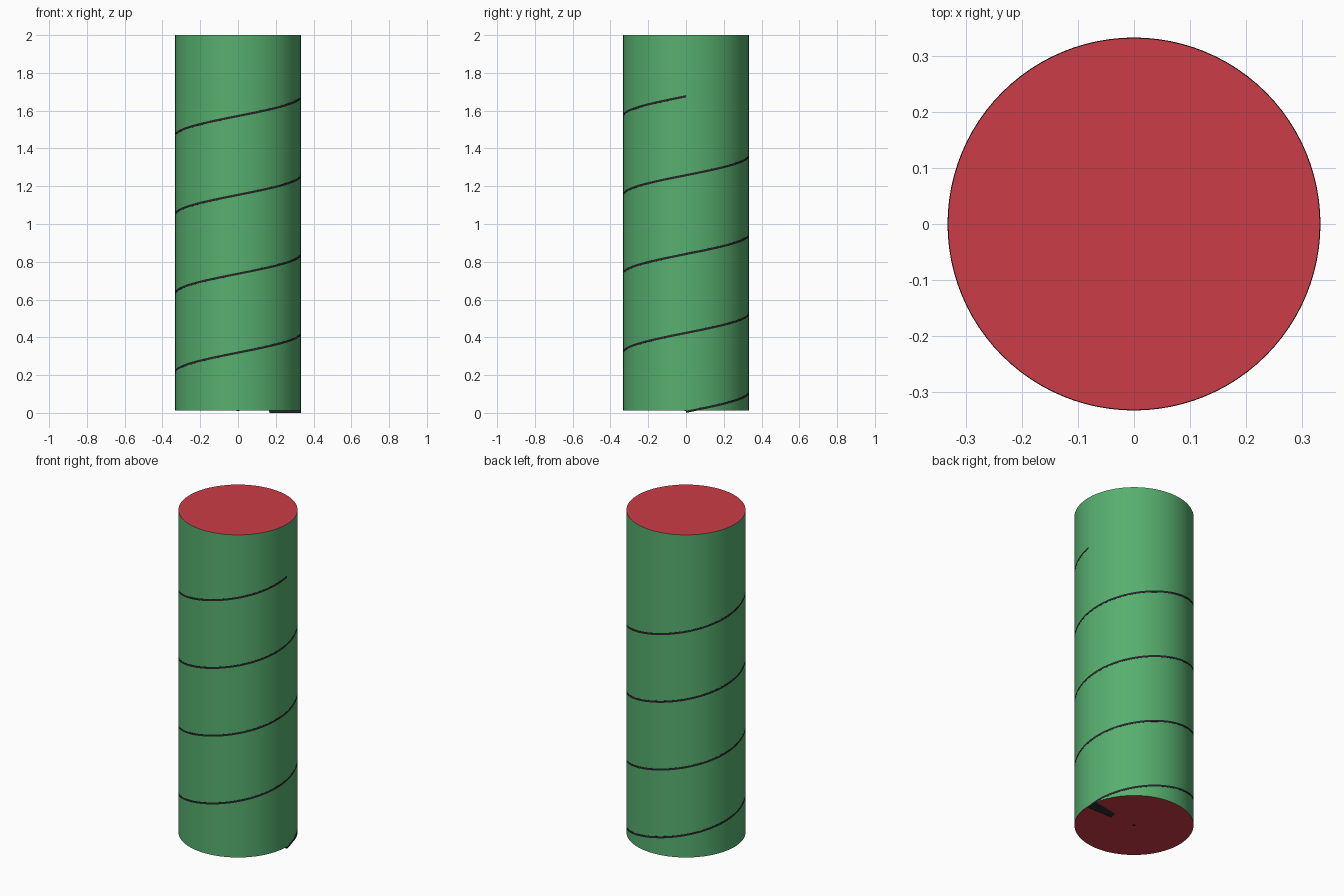
import bpy, bmesh, math

if "Cube" in bpy.data.objects:
    bpy.data.objects.remove(bpy.data.objects["Cube"])

R, BASE, TOP = 0.3325, 0.012, 2.0
SEG = 96


def mat(name, col):
    m = bpy.data.materials.new(name)
    m.diffuse_color = (*col, 1)
    m.use_nodes = True
    m.node_tree.nodes["Principled BSDF"].inputs["Base Color"].default_value = m.diffuse_color
    return m


def make(name, bm, mats):
    bmesh.ops.recalc_face_normals(bm, faces=bm.faces)
    me = bpy.data.meshes.new(name)
    bm.to_mesh(me)
    bm.free()
    for m in mats:
        me.materials.append(m)
    ob = bpy.data.objects.new(name, me)
    bpy.context.collection.objects.link(ob)
    bpy.ops.object.select_all(action='DESELECT')
    ob.select_set(True)
    bpy.context.view_layer.objects.active = ob
    bpy.ops.object.shade_smooth_by_angle(angle=math.radians(30))
    return ob


green = mat("green", (0.095, 0.43, 0.16))
red = mat("red", (0.60, 0.045, 0.063))
black = mat("black", (0.02, 0.02, 0.02))

# Solid cylinder: green wall, red end caps
bm = bmesh.new()
bmesh.ops.create_cone(bm, cap_ends=True, segments=SEG, radius1=R, radius2=R, depth=TOP - BASE)
bmesh.ops.translate(bm, vec=(0, 0, (TOP + BASE) / 2), verts=bm.verts)
bm.normal_update()
for f in bm.faces:
    f.material_index = 1 if abs(f.normal.z) > 0.5 else 0
make("cylinder_body", bm, [green, red])

# Flat helical blade, four turns, its outer edge just breaking the wall
TURNS, PITCH, THICK = 4, 0.4175, 0.012
bm = bmesh.new()
prev = None
for i in range(TURNS * SEG + 1):
    a = 2 * math.pi * i / SEG
    z = PITCH * i / SEG
    ring = [bm.verts.new((r * math.cos(a), r * math.sin(a), z + h))
            for r, h in ((0.1665, 0), (R + 0.001, 0), (R + 0.001, THICK), (0.1665, THICK))]
    if prev:
        for k in range(4):
            j = (k + 1) % 4
            bm.faces.new((prev[k], prev[j], ring[j], ring[k]))
    else:
        bm.faces.new(ring)
    prev = ring
bm.faces.new(prev)
make("helix_blade", bm, [black])

# Tiny axis mark under the base
bm = bmesh.new()
bmesh.ops.create_cone(bm, cap_ends=True, segments=12, radius1=0.008, radius2=0.008, depth=0.004)
bmesh.ops.translate(bm, vec=(0, 0, BASE), verts=bm.verts)
make("axis_pin", bm, [black])
